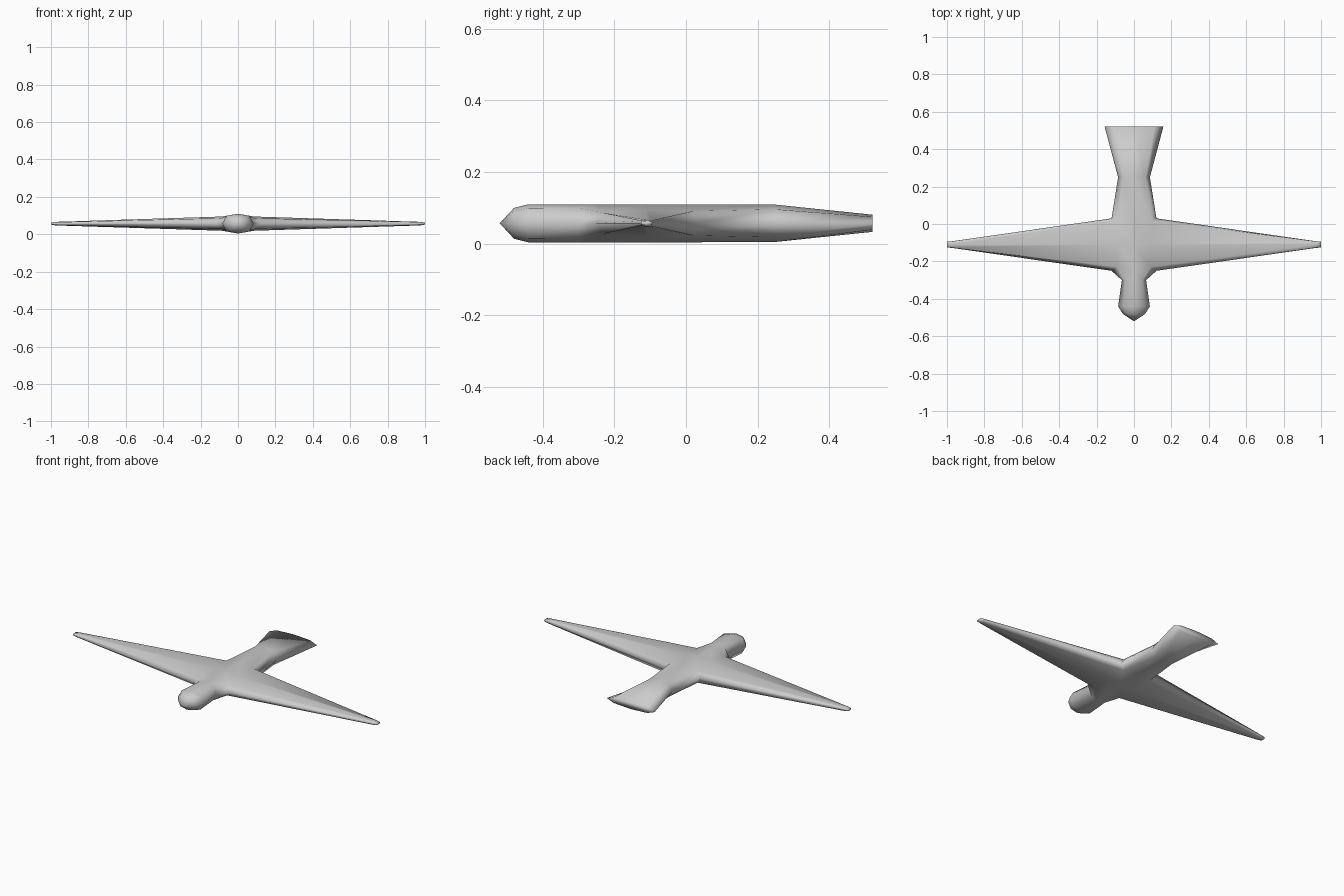
import bpy, bmesh

cube = bpy.data.objects.get("Cube")
if cube:
    bpy.data.objects.remove(cube, do_unlink=True)

MID = 0.057      # height of the widest line
CHORD_Y = -0.11  # middle of the wing chord

mat = bpy.data.materials.new("light grey")
mat.use_nodes = True
grey = (0.6, 0.6, 0.6, 1)
mat.diffuse_color = grey
mat.node_tree.nodes["Principled BSDF"].inputs["Base Color"].default_value = grey

# Body sections from beak to tail:
# y, half width, half height, shoulder x, shoulder height, shoulder y shift
sections = [
    (-0.48, 0.060, 0.043, 0.042, 0.034, 0),
    (-0.44, 0.085, 0.053, 0.060, 0.042, 0),
    (-0.30, 0.065, 0.053, 0.046, 0.043, 0),
    (-0.25, 0.120, 0.053, 0.090, 0.029, 0.02),
    (-0.11, 0.120, 0.053, 0.085, 0.038, 0),
    (0.03, 0.120, 0.053, 0.090, 0.034, -0.01),
    (0.25, 0.085, 0.052, 0.060, 0.039, 0),
    (0.52, 0.157, 0.024, 0.111, 0.018, 0),
]

bm = bmesh.new()
rings = []
for y, w, h, sx, sh, dy in sections:
    points = [(w, y, 0), (sx, y + dy, sh), (0, y, h), (-sx, y + dy, sh),
              (-w, y, 0), (-sx, y + dy, -sh), (0, y, -h), (sx, y + dy, -sh)]
    rings.append([bm.verts.new((px, py, MID + pz)) for px, py, pz in points])

# Skin the body, keeping the side faces that carry the wings
roots = {1: [], -1: []}
for r, (a, b) in enumerate(zip(rings, rings[1:])):
    for i in range(8):
        j = (i + 1) % 8
        face = bm.faces.new((a[i], a[j], b[j], b[i]))
        if r in (3, 4) and i in (0, 7):
            roots[1].append(face)
        if r in (3, 4) and i in (3, 4):
            roots[-1].append(face)

# Rounded head tip and flat tail end
tip = bm.verts.new((0, -0.52, MID))
for i in range(8):
    bm.faces.new((tip, rings[0][(i + 1) % 8], rings[0][i]))
bm.faces.new(rings[-1])

# Pull each wing out of the body and taper it to a narrow tip
for side, faces in roots.items():
    for x, chord, thick in ((0.975, 0.125, 0.25), (1.0, 0.9, 0.55)):
        old = faces
        out = bmesh.ops.extrude_face_region(bm, geom=faces)["geom"]
        faces = [g for g in out if isinstance(g, bmesh.types.BMFace)]
        bmesh.ops.delete(bm, geom=[f for f in old if f.is_valid], context="FACES")
        for v in {v for f in faces for v in f.verts}:
            v.co = (side * x, CHORD_Y + (v.co.y - CHORD_Y) * chord,
                    MID + (v.co.z - MID) * thick)

bmesh.ops.delete(bm, geom=[v for v in bm.verts if not v.link_faces], context="VERTS")
bmesh.ops.recalc_face_normals(bm, faces=bm.faces)
for f in bm.faces:
    f.smooth = True

mesh = bpy.data.meshes.new("bird_body")
bm.to_mesh(mesh)
bm.free()
mesh.materials.append(mat)
bird = bpy.data.objects.new("bird_body_and_wings", mesh)
bpy.context.collection.objects.link(bird)
